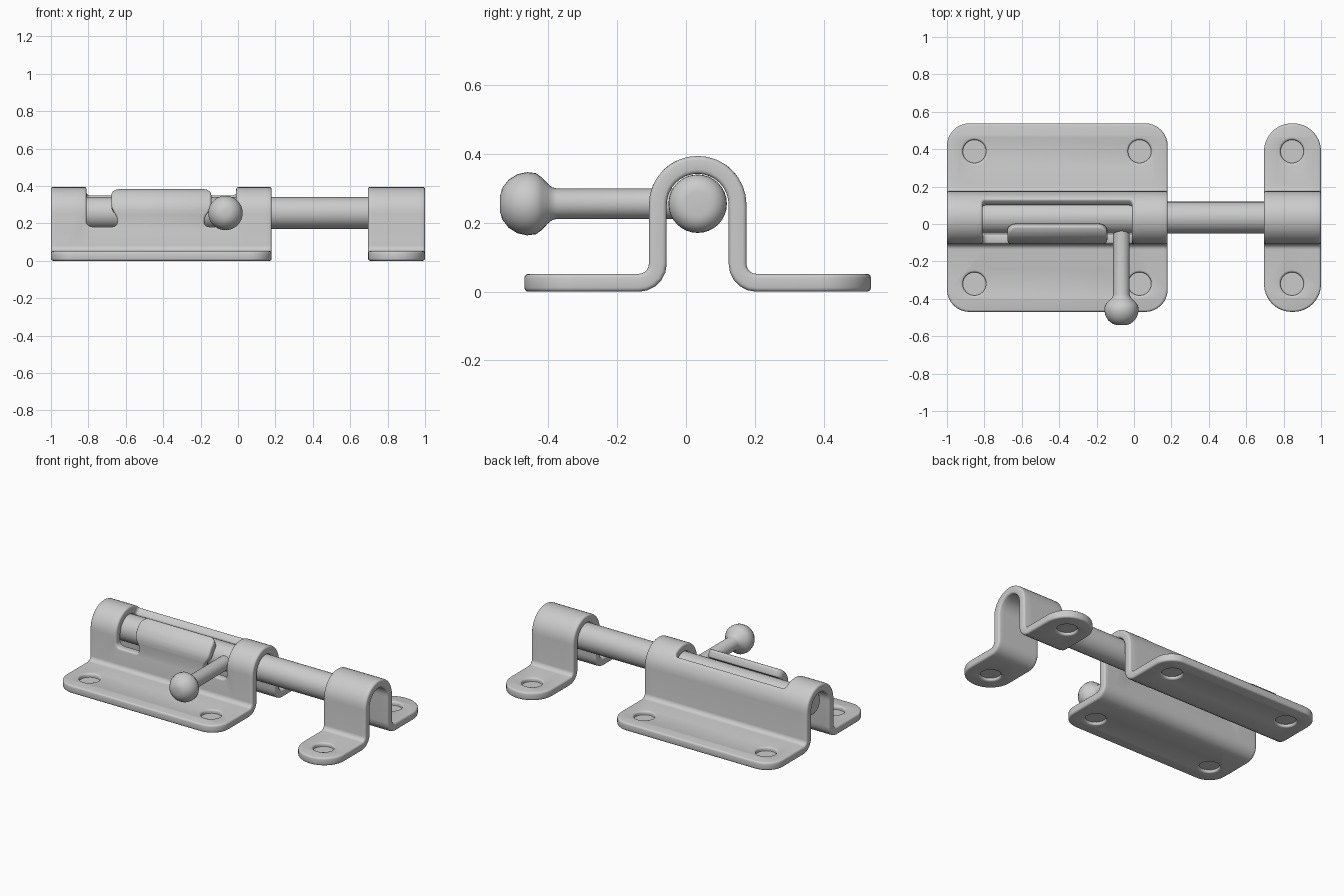
import bpy, bmesh
from math import sin, cos, pi, radians
from mathutils import Vector, Matrix

if "Cube" in bpy.data.objects:
    bpy.data.objects.remove(bpy.data.objects["Cube"])

CY = 0.034                       # y of the bolt axis
T, BEV = 0.026, 0.012            # half sheet thickness, edge rounding
R, ZC, FR = 0.116, 0.253, 0.055  # arch radius and centre height, foot bend radius
A = R * pi / 2                   # unrolled lengths: arch end, leg end, bend end
B = A + ZC - (T + FR)
C = B + FR * pi / 2
S_END = C + 0.504 - (R + FR)
S_HOLE = C + 0.354 - (R + FR)


def finish(name, bm):
    bmesh.ops.recalc_face_normals(bm, faces=bm.faces[:])
    me = bpy.data.meshes.new(name)
    bm.to_mesh(me)
    bm.free()
    ob = bpy.data.objects.new(name, me)
    bpy.context.collection.objects.link(ob)
    bpy.ops.object.select_all(action='DESELECT')
    ob.select_set(True)
    bpy.context.view_layer.objects.active = ob
    bpy.ops.object.shade_smooth_by_angle(angle=radians(40))
    return ob


def rounded(corners, n=6):
    """Polygon with every corner (x, y, cut) replaced by an arc."""
    out = []
    for i, (x, y, d) in enumerate(corners):
        p = Vector((x, y))
        a = (Vector(corners[i - 1][:2]) - p).normalized()
        b = (Vector(corners[(i + 1) % len(corners)][:2]) - p).normalized()
        w = sin(a.angle(b) / 2)
        for k in range(n + 1):
            t = k / n
            c0, c1, c2 = (1 - t) ** 2, 2 * w * t * (1 - t), t * t
            out.append(((p + a * d) * c0 + p * c1 + (p + b * d) * c2) / (c0 + c1 + c2))
    return out


def circle(x, y, r, n=24):
    return [Vector((x + r * cos(2 * pi * k / n), y + r * sin(2 * pi * k / n))) for k in range(n)]


def bend(co):
    """Wrap the flat sheet (x, s, t) over the arch, legs and feet."""
    x, s, t = co
    a, sg = abs(s), (1 if s >= 0 else -1)
    if a < A:
        y, z = (R + t) * sin(a / R), ZC + (R + t) * cos(a / R)
    elif a < B:
        y, z = R + t, ZC - (a - A)
    elif a < C:
        ph = (a - B) / FR
        y, z = R + FR - (FR - t) * cos(ph), T + FR - (FR - t) * sin(ph)
    else:
        y, z = R + FR + a - C, T + t
    return Vector((x, CY + sg * y, z))


def bent_sheet(name, outlines):
    # flat outline with holes and rounded edges
    cu = bpy.data.curves.new(name + "_outline", 'CURVE')
    cu.dimensions, cu.fill_mode = '2D', 'BOTH'
    cu.extrude, cu.bevel_depth, cu.bevel_resolution = T - BEV, BEV, 2
    cu.offset = -BEV
    for pts in outlines:
        sp = cu.splines.new('POLY')
        sp.points.add(len(pts) - 1)
        for q, p in zip(sp.points, pts):
            q.co = (p.x, p.y, 0, 1)
        sp.use_cyclic_u = True
    tmp = bpy.data.objects.new(name + "_outline", cu)
    bpy.context.collection.objects.link(tmp)
    dg = bpy.context.evaluated_depsgraph_get()
    me = bpy.data.meshes.new_from_object(tmp.evaluated_get(dg))
    bpy.data.objects.remove(tmp)
    bm = bmesh.new()
    bm.from_mesh(me)
    bmesh.ops.remove_doubles(bm, verts=bm.verts[:], dist=1e-5)
    # slice where the sheet bends, then wrap it
    cuts = [A * k / 8 for k in range(-8, 9)]
    cuts += [sg * (B + (C - B) * k / 5) for k in range(6) for sg in (-1, 1)]
    for s in cuts:
        bmesh.ops.bisect_plane(bm, geom=bm.verts[:] + bm.edges[:] + bm.faces[:],
                               dist=1e-6, plane_co=(0, s, 0), plane_no=(0, 1, 0))
    for v in bm.verts:
        v.co = bend(v.co)
    return finish(name, bm)


def lathe(name, profile, matrix, n=32):
    """Spin (radius, height) points around local z."""
    bm = bmesh.new()
    rings = [[bm.verts.new((r * cos(2 * pi * k / n), r * sin(2 * pi * k / n), h))
              for k in range(n)] for r, h in profile]
    for lo, hi in zip(rings, rings[1:]):
        for k in range(n):
            bm.faces.new((lo[k], lo[(k + 1) % n], hi[(k + 1) % n], hi[k]))
    bm.faces.new(rings[0])
    bm.faces.new(rings[-1])
    bmesh.ops.transform(bm, matrix=matrix, verts=bm.verts[:])
    return finish(name, bm)


def plate(x0, x1, cut):
    return rounded([(x0, -S_END, cut), (x1, -S_END, cut), (x1, S_END, cut), (x0, S_END, cut)], 8)


def holes(xs):
    return [circle(x, s, 0.062) for x in xs for s in (-S_HOLE, S_HOLE)]


# window in the housing: long top slot, two notches and a tongue between them
window = rounded([
    (-0.81, 0.088, 0.02), (-0.01, 0.088, 0.02), (-0.01, -0.253, 0.03),
    (-0.18, -0.253, 0.025), (-0.18, -0.205, 0.02), (-0.143, -0.155, 0.02),
    (-0.143, -0.038, 0.045), (-0.677, -0.038, 0.045), (-0.677, -0.155, 0.02),
    (-0.645, -0.205, 0.02), (-0.645, -0.253, 0.025), (-0.81, -0.253, 0.03)])

# housing and strike
bent_sheet("bolt_housing", [plate(-1.0, 0.18, 0.12), window] + holes((-0.853, 0.03)))
bent_sheet("strike_keeper", [plate(0.695, 1.0, 0.148)] + holes((0.845,)))

# recessed plugs in the screw holes
for i, x in enumerate((-0.853, 0.03, 0.845)):
    for side, sg in (("front", -1), ("back", 1)):
        lathe(f"screw_plug_{side}_{i + 1}", [(0.065, 0.018), (0.065, 0.028)],
              Matrix.Translation((x, CY + sg * 0.354, 0)))

# sliding bolt with rounded ends
RB, F, X0, X1 = 0.085, 0.05, -0.96, 0.86
arc = [(RB - F + F * sin(pi / 2 * k / 6), F * (1 - cos(pi / 2 * k / 6))) for k in range(7)]
prof = [(r, X0 + h) for r, h in arc] + [(r, X1 - h) for r, h in reversed(arc)]
lathe("sliding_bolt", prof, Matrix.Translation((0, CY, 0.256)) @ Matrix.Rotation(pi / 2, 4, 'Y'))

# handle: rod with a ball knob, pointing to the front
knob = [(0.022, 0.541), (0.045, 0.535), (0.07, 0.516), (0.086, 0.49), (0.092, 0.462),
        (0.089, 0.437), (0.077, 0.42), (0.058, 0.402), (0.048, 0.39), (0.044, 0.375), (0.044, 0.0)]
lathe("handle_knob", knob, Matrix.Translation((-0.067, 0, 0.256)) @ Matrix.Rotation(pi / 2, 4, 'X'))
